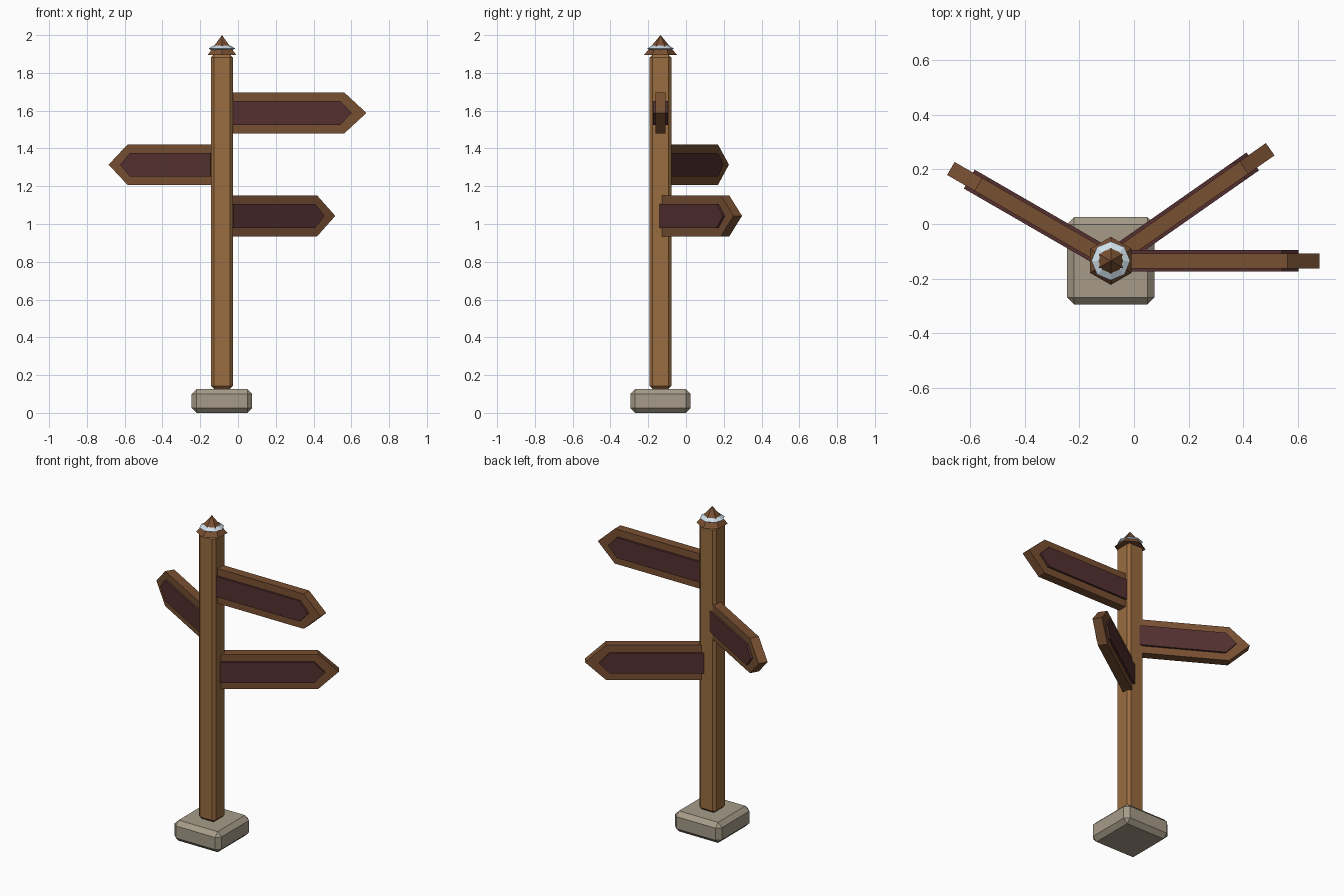
import bpy, bmesh, math
from mathutils import Matrix, Vector

if "Cube" in bpy.data.objects:
    bpy.data.objects.remove(bpy.data.objects["Cube"])

CX, CY = -0.085, -0.135  # post axis


def material(name, rgb):
    m = bpy.data.materials.new(name)
    m.diffuse_color = (*rgb, 1)
    m.use_nodes = True
    m.node_tree.nodes["Principled BSDF"].inputs["Base Color"].default_value = m.diffuse_color
    return m


POST = material("post_wood", (0.32, 0.15, 0.05))
BOARD = material("board_wood", (0.19, 0.08, 0.032))
PANEL = material("dark_panel", (0.09, 0.03, 0.03))
STONE = material("stone", (0.38, 0.33, 0.25))
SILVER = material("silver", (0.62, 0.73, 0.82))


def finish(bm, name, mat):
    bmesh.ops.recalc_face_normals(bm, faces=bm.faces)
    me = bpy.data.meshes.new(name)
    bm.to_mesh(me)
    bm.free()
    me.materials.append(mat)
    ob = bpy.data.objects.new(name, me)
    bpy.context.collection.objects.link(ob)
    return ob


def chamfered_box(name, width, z0, z1, chamfer, mat):
    bm = bmesh.new()
    bmesh.ops.create_cube(bm, size=1)
    bmesh.ops.scale(bm, vec=(width, width, z1 - z0), verts=bm.verts)
    bmesh.ops.translate(bm, vec=(CX, CY, (z0 + z1) / 2), verts=bm.verts)
    bmesh.ops.bevel(bm, geom=bm.edges[:], offset=chamfer, segments=1,
                    profile=0.5, affect='EDGES')
    return finish(bm, name, mat)


def arrow_plate(name, start, shoulder, tip, half_h, thick, z, angle, mat):
    """Pointed plate running outward from the post axis."""
    bm = bmesh.new()
    outline = [(start, -half_h), (shoulder, -half_h), (tip, 0),
               (shoulder, half_h), (start, half_h)]
    face = bm.faces.new([bm.verts.new((x, -thick / 2, h)) for x, h in outline])
    ext = bmesh.ops.extrude_face_region(bm, geom=[face], use_keep_orig=True)
    moved = [v for v in ext["geom"] if isinstance(v, bmesh.types.BMVert)]
    bmesh.ops.translate(bm, vec=(0, thick, 0), verts=moved)
    bm.transform(Matrix.Translation(Vector((CX, CY, z)))
                 @ Matrix.Rotation(math.radians(angle), 4, 'Z'))
    return finish(bm, name, mat)


# stone foot and square post
chamfered_box("stone_base", 0.32, 0.0, 0.127, 0.026, STONE)
chamfered_box("post", 0.115, 0.127, 1.898, 0.016, POST)

# three direction signs, each a board with an inlaid panel on both faces
for name, z, angle, tip in (("top", 1.588, 0, 0.765),
                            ("middle", 1.314, 150, 0.677),
                            ("lower", 1.043, 35, 0.713)):
    arrow_plate(name + "_sign_board", 0.01, tip - 0.117, tip,
                0.108, 0.055, z, angle, BOARD)
    arrow_plate(name + "_sign_panel", 0.047, tip - 0.138, tip - 0.078,
                0.063, 0.08, z, angle, PANEL)

# six-sided pointed cap
bm = bmesh.new()
bmesh.ops.create_cone(bm, cap_ends=True, segments=6, radius1=0.088, radius2=0,
                      depth=0.106,
                      matrix=Matrix.Translation((CX, CY, 1.947))
                      @ Matrix.Rotation(math.radians(90), 4, 'Z'))
bmesh.ops.remove_doubles(bm, verts=bm.verts, dist=1e-5)
xs = [abs(v.co.x - CX) for v in bm.verts]
if max(xs) > 0.08:  # keep two corners on the front-back axis
    bmesh.ops.rotate(bm, cent=(CX, CY, 0), verts=bm.verts,
                     matrix=Matrix.Rotation(math.radians(30), 3, 'Z'))
finish(bm, "cap", BOARD)

# faceted metal ring around the cap
bpy.ops.mesh.primitive_torus_add(major_segments=8, minor_segments=3,
                                 major_radius=0.054, minor_radius=0.017,
                                 location=(CX, CY, 1.929))
ring = bpy.context.object
ring.name = "cap_ring"
ring.data.materials.append(SILVER)
for p in ring.data.polygons:
    p.use_smooth = False
